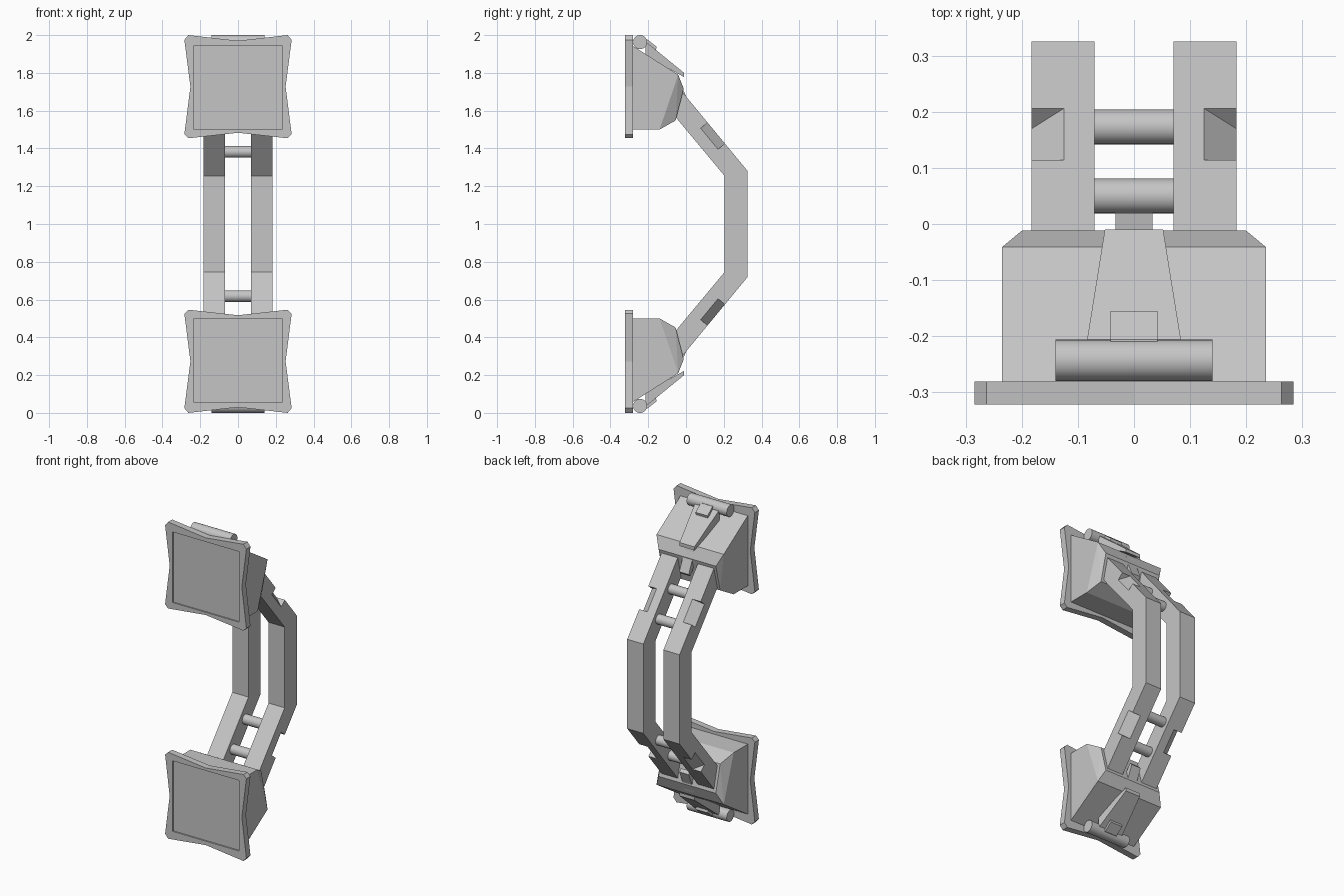
import bpy, bmesh, math
from mathutils import Vector, Matrix

cube = bpy.data.objects.get("Cube")
if cube:
    bpy.data.objects.remove(cube)

GREY = (0.56, 0.56, 0.56, 1)
metal = bpy.data.materials.new("plain grey")
metal.use_nodes = True
metal.diffuse_color = GREY
metal.node_tree.nodes["Principled BSDF"].inputs["Base Color"].default_value = GREY


def finish(name, bm, flip=False, smooth=False):
    """Turn a bmesh into an object, optionally flipped to the lower half."""
    if flip:
        for v in bm.verts:
            v.co.z = 2 - v.co.z
    bmesh.ops.recalc_face_normals(bm, faces=bm.faces)
    mesh = bpy.data.meshes.new(name)
    bm.to_mesh(mesh)
    bm.free()
    mesh.materials.append(metal)
    ob = bpy.data.objects.new(name, mesh)
    bpy.context.collection.objects.link(ob)
    if smooth:
        bpy.ops.object.select_all(action='DESELECT')
        ob.select_set(True)
        bpy.context.view_layer.objects.active = ob
        bpy.ops.object.shade_smooth_by_angle(angle=math.radians(35))
    return ob


def prism(points, offset):
    """Extrude a planar outline along an offset."""
    bm = bmesh.new()
    face = bm.faces.new([bm.verts.new(p) for p in points])
    out = bmesh.ops.extrude_face_region(bm, geom=[face], use_keep_orig=True)
    moved = [g for g in out["geom"] if isinstance(g, bmesh.types.BMVert)]
    bmesh.ops.translate(bm, verts=moved, vec=offset)
    return bm


def side_prism(profile, x0, x1):
    """Extrude a (y, z) profile across x."""
    return prism([(x0, y, z) for y, z in profile], (x1 - x0, 0, 0))


def hull(points):
    bm = bmesh.new()
    for p in points:
        bm.verts.new(p)
    bmesh.ops.convex_hull(bm, input=bm.verts)
    bmesh.ops.dissolve_limit(bm, angle_limit=0.01, verts=bm.verts, edges=bm.edges)
    return bm


def rod(length, radius, y, z):
    """Cylinder lying along x."""
    bm = bmesh.new()
    place = Matrix.Translation((0, y, z)) @ Matrix.Rotation(math.pi / 2, 4, 'Y')
    bmesh.ops.create_cone(bm, cap_ends=True, segments=32, radius1=radius,
                          radius2=radius, depth=length, matrix=place)
    return bm


def cut(ob, cutters):
    """Subtract the cutters, bake the result and drop the cutters."""
    for c in cutters:
        c.hide_render = True
        mod = ob.modifiers.new("cut", 'BOOLEAN')
        mod.operation = 'DIFFERENCE'
        mod.solver = 'EXACT'
        mod.object = c
    bpy.context.view_layer.update()
    graph = bpy.context.evaluated_depsgraph_get()
    baked = bpy.data.meshes.new_from_object(ob.evaluated_get(graph))
    ob.modifiers.clear()
    ob.data = baked
    for c in cutters:
        bpy.data.objects.remove(c)


for label, flip in (("upper", False), ("lower", True)):
    # Pad plate with pinched sides, clipped corners and a shallow square recess
    right = [(0, 1.97), (0.263, 2.0), (0.284, 1.975), (0.252, 1.727),
             (0.284, 1.475), (0.263, 1.454), (0, 1.483)]
    outline = right + [(-x, z) for x, z in reversed(right[1:-1])]
    pad = finish(label + "_pad", prism([(x, -0.322, z) for x, z in outline], (0, 0.041, 0)), flip)
    recess = [(-0.34, 1.5), (-0.34, 1.945), (-0.314, 1.945), (-0.314, 1.5)]
    cut(pad, [finish("recess_cutter", side_prism(recess, -0.232, 0.232), flip)])

    # Faceted housing
    pts = []
    for s in (-1, 1):
        pts += [(s * 0.235, y, z) for y, z in
                ((-0.285, 1.5), (-0.285, 1.945), (-0.14, 1.5), (-0.041, 1.79))]
        pts += [(s * 0.2, -0.012, 1.717), (s * 0.2, -0.055, 1.548)]
    finish(label + "_housing", hull(pts), flip)

    # Hinge barrel, tapered latch, tab and tongue
    finish(label + "_hinge_barrel", rod(0.28, 0.037, -0.243, 1.963), flip, True)
    pts = []
    for width, y, low, high in ((0.085, -0.215, 1.89, 1.967), (0.052, -0.01, 1.778, 1.8)):
        pts += [(s * width, y, z) for s in (-1, 1) for z in (low, high)]
    finish(label + "_latch", hull(pts), flip)
    finish(label + "_latch_tab", side_prism(
        [(-0.22, 1.978), (-0.206, 1.978), (-0.155, 1.938), (-0.165, 1.905), (-0.22, 1.94)],
        -0.042, 0.042), flip)
    finish(label + "_tongue", side_prism(
        [(-0.03, 1.765), (-0.012, 1.705), (0.02, 1.632), (0.004, 1.615), (-0.05, 1.69)],
        -0.033, 0.033), flip)

    # Rungs between the bars
    for n, y, z in (("outer", 0.173, 1.382), ("inner", 0.05, 1.525)):
        finish(f"{label}_{n}_rung", rod(0.142, 0.031, y, z), flip, True)

# Bent bars, each with a chamfered notch near both ends
bar_out = Vector((0, 0.771, 0.637))      # normal of the sloped outer face
half = [(-0.1, 1.62), (-0.07, 1.76), (0.325, 1.282)]
inner = (0.204, 1.255)
profile = half + [(y, 2 - z) for y, z in reversed(half)] + [(inner[0], 2 - inner[1]), inner]
for side, s in (("left", 1), ("right", -1)):
    bar = finish(side + "_bar", side_prism(profile, s * 0.07, s * 0.183))
    cutters = []
    for flip in (False, True):
        pts = []
        for y, z in ((0.114, 1.537), (0.206, 1.426)):
            for x, depth in ((0.105, 0.0163), (0.203, -0.0637), (0.203, 0.04), (0.105, 0.04)):
                p = Vector((s * x, y, z)) + bar_out * depth
                pts.append(p)
        cutters.append(finish("notch_cutter", hull(pts), flip))
    cut(bar, cutters)
